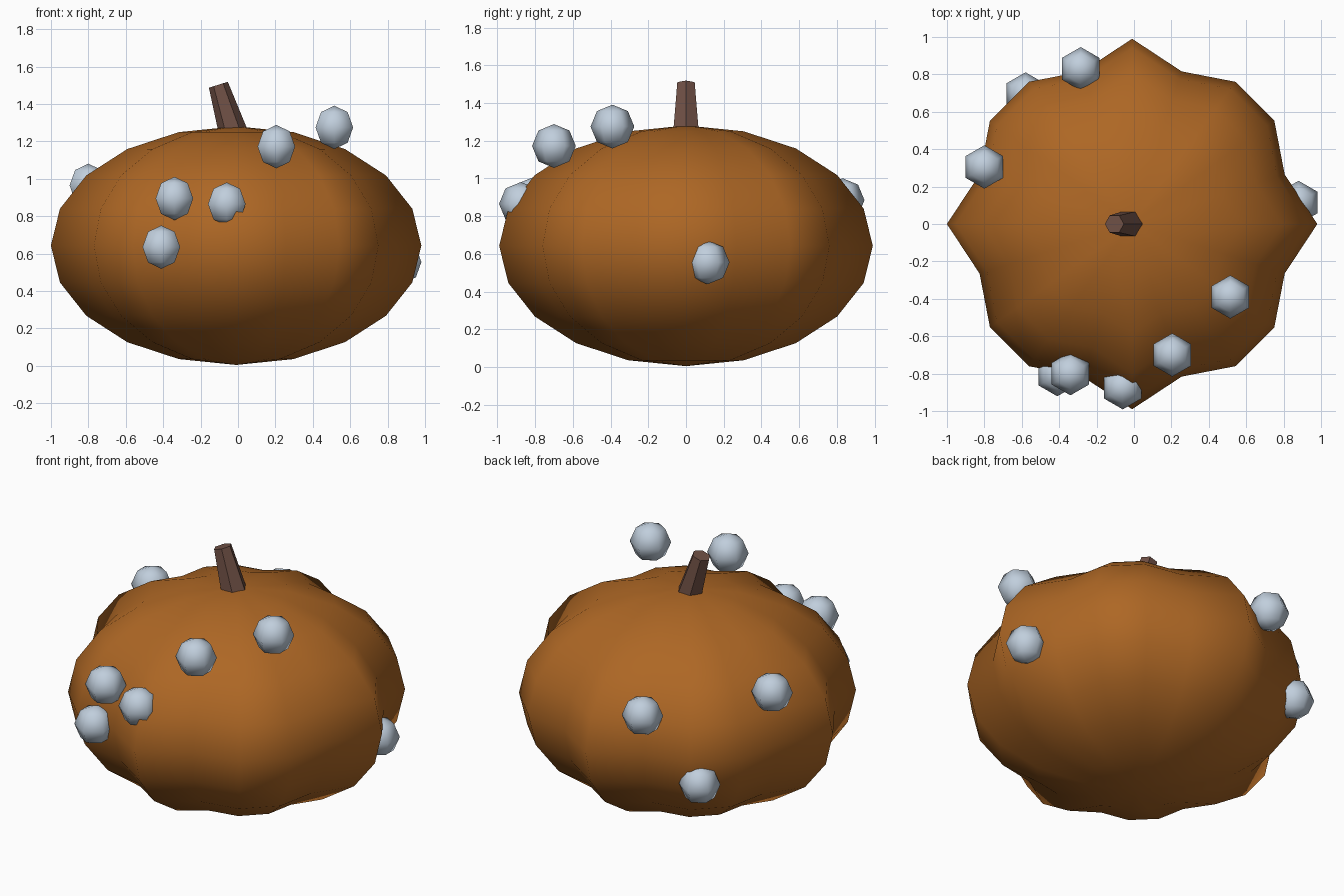
import bpy, math
from mathutils import Vector

cube = bpy.data.objects.get("Cube")
if cube:
    bpy.data.objects.remove(cube, do_unlink=True)


def material(name, rgb):
    m = bpy.data.materials.new(name)
    m.use_nodes = True
    m.diffuse_color = (*rgb, 1)
    bsdf = next(n for n in m.node_tree.nodes if n.type == "BSDF_PRINCIPLED")
    bsdf.inputs["Base Color"].default_value = (*rgb, 1)
    return m


orange = material("pumpkin orange", (0.42, 0.135, 0.018))
brown = material("stem brown", (0.16, 0.08, 0.06))
pale = material("pale blue grey", (0.53, 0.62, 0.72))


def finish(name, mat, smooth=True):
    obj = bpy.context.object
    obj.name = name
    obj.data.materials.append(mat)
    for poly in obj.data.polygons:
        poly.use_smooth = smooth
    return obj


# Ribbed, squashed body: a sphere whose radius ripples around the vertical axis
bpy.ops.mesh.primitive_uv_sphere_add(segments=20, ring_count=10, radius=1,
                                     location=(-0.01, 0, 0.643))
body = finish("pumpkin_body", orange)
for v in body.data.vertices:
    ripple = 0.917 * (1 + 0.08 * math.cos(8 * math.atan2(v.co.y, v.co.x)))
    v.co = (v.co.x * ripple, v.co.y * ripple, v.co.z * 0.638)

# Leaning, tapered six-sided stem
base, tip = Vector((-0.016, 0, 1.216)), Vector((-0.105, 0, 1.503))
axis = tip - base
bpy.ops.mesh.primitive_cone_add(vertices=6, radius1=0.08, radius2=0.053,
                                depth=axis.length, location=(base + tip) / 2,
                                rotation=(0, -math.atan2(-axis.x, axis.z), 0))
stem = finish("stem", brown, smooth=False)
for v in stem.data.vertices:  # corners point along x
    v.co.x, v.co.y = v.co.y, -v.co.x

# Small low-poly beads scattered over the body
beads = [(-0.34, -0.80, 0.895), (-0.06, -0.875, 0.865), (-0.41, -0.805, 0.635),
         (0.205, -0.70, 1.172), (0.515, -0.39, 1.275), (-0.80, 0.305, 0.965),
         (-0.285, 0.83, 0.885), (-0.58, 0.695, 0.49), (0.88, 0.115, 0.555)]
for i, place in enumerate(beads):
    bpy.ops.mesh.primitive_uv_sphere_add(segments=6, ring_count=4, radius=0.116,
                                         location=place)
    finish(f"bead_{i + 1}", pale)
